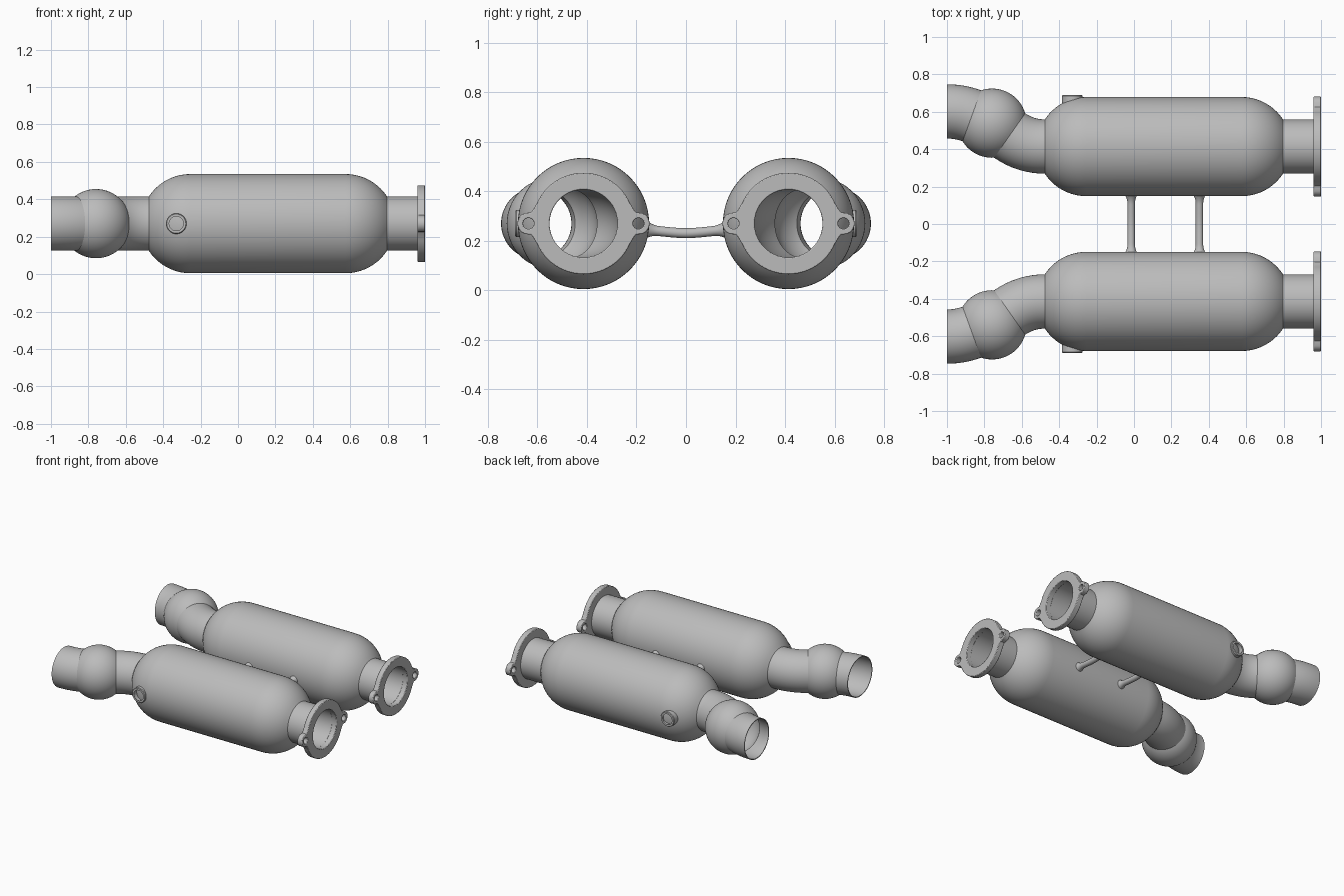
import bpy, bmesh
from math import sin, cos, asin, sqrt, pi, radians
from mathutils import Vector

if "Cube" in bpy.data.objects:
    bpy.data.objects.remove(bpy.data.objects["Cube"])

SIDE, MID = 0.414, 0.27          # axis of one converter: y offset and height
PIPE, CAN, BALL = 0.145, 0.265, 0.185
X, Y, Z = Vector((1, 0, 0)), Vector((0, 1, 0)), Vector((0, 0, 1))

steel = bpy.data.materials.new("grey_steel")
steel.use_nodes = True
steel.diffuse_color = (0.5, 0.5, 0.5, 1)
steel.node_tree.nodes["Principled BSDF"].inputs["Base Color"].default_value = (0.5, 0.5, 0.5, 1)


def finish(name, bm, mirror=True, bevel=0):
    bmesh.ops.recalc_face_normals(bm, faces=bm.faces)
    mesh = bpy.data.meshes.new(name)
    bm.to_mesh(mesh)
    bm.free()
    obj = bpy.data.objects.new(name, mesh)
    bpy.context.collection.objects.link(obj)
    mesh.materials.append(steel)
    bpy.ops.object.select_all(action='DESELECT')
    obj.select_set(True)
    bpy.context.view_layer.objects.active = obj
    bpy.ops.object.shade_smooth_by_angle(angle=radians(32))
    if bevel:
        mod = obj.modifiers.new("rounded_rim", 'BEVEL')
        mod.width, mod.segments = bevel, 2
        mod.limit_method, mod.angle_limit = 'ANGLE', radians(50)
        mod.use_clamp_overlap = False
    if mirror:
        mod = obj.modifiers.new("other_side", 'MIRROR')
        mod.use_axis = (False, True, False)
    return obj


def tube(name, stations, up, wall=0, seg=64, mirror=True):
    """Skin rings (centre, direction, radius); a wall adds the inner surface."""
    if wall:
        stations = stations + [(c, d, r - wall) for c, d, r in reversed(stations)]
    bm = bmesh.new()
    rings = []
    for c, d, r in stations:
        side = d.cross(up).normalized()
        rings.append([bm.verts.new(c + r * (cos(2 * pi * i / seg) * side + sin(2 * pi * i / seg) * up))
                      for i in range(seg)])
    pairs = list(zip(rings, rings[1:]))
    if wall:
        pairs.append((rings[-1], rings[0]))
    for a, b in pairs:
        for i in range(seg):
            j = (i + 1) % seg
            bm.faces.new((a[i], a[j], b[j], b[i]))
    return finish(name, bm, mirror)


def heading(a):
    return Vector((-cos(a), sin(a), 0))


def bend(start, a0, a1, run, steps=8):
    """Pipe stations along an arc turning from a0 to a1 over a given x distance."""
    radius = run / abs(sin(a1) - sin(a0))
    sign = 1 if a1 > a0 else -1
    out = []
    for i in range(steps + 1):
        a = a0 + (a1 - a0) * i / steps
        offset = Vector((-(sin(a) - sin(a0)), cos(a0) - cos(a), 0)) * radius * sign
        out.append((start + offset, heading(a), PIPE))
    return out


# Inlet pipe and domed canister
axis = Vector((0, SIDE, MID))
shell = [(axis + 0.98 * X, -X, PIPE)]
low = asin(PIPE / CAN)
angles = [low + (pi / 2 - low) * i / 10 for i in range(11)]
shell += [(axis + X * (0.575 + CAN * cos(a)), -X, CAN * sin(a)) for a in angles]
shell += [(axis + X * (-0.255 - CAN * cos(a)), -X, CAN * sin(a)) for a in reversed(angles)]

# Outlet elbow, ball joint and end pipe
turn, ease = radians(35), radians(20)
shell += bend(shell[-1][0], 0, turn, 0.188)[1:]
reach = sqrt(BALL ** 2 - PIPE ** 2)
ball_centre = shell[-1][0] + heading(turn) * reach
edge = asin(PIPE / BALL)
for i in range(1, 17):
    t = i / 16
    polar = edge + (pi - 2 * edge) * t
    d = heading(turn + (ease - turn) * t)
    shell.append((ball_centre - d * BALL * cos(polar), d, BALL * sin(polar)))
shell += bend(shell[-1][0], ease, 0, shell[-1][0].x + 1)[1:]
tube("converter_shells", shell, Z, wall=0.006)

# Sensor bungs on the outer sides
bung = Vector((-0.33, 0, MID))
tube("sensor_bungs", [(bung + Y * y, Y, r) for y, r in
                      ((0.6, 0.055), (0.685, 0.055), (0.69, 0.051))], Z, wall=0.013, seg=40)


# Two-bolt flanges
def flange_radius(a):
    a = min(a % pi, pi - a % pi)         # angle from the nearest ear
    ear, reach_out, disc = 0.045, 0.222, 0.205
    limit = asin(ear / reach_out)
    if a < limit:
        return reach_out * cos(a) + sqrt(ear ** 2 - (reach_out * sin(a)) ** 2)
    t = min(1, (a - limit) / 0.25)
    return disc + 0.012 * (1 - t) ** 2


def loop(bm, count, radius, offset=0):
    vs = []
    for i in range(count):
        a = 2 * pi * i / count
        r = radius(a)
        vs.append(bm.verts.new((0.96, SIDE + offset + r * cos(a), MID + r * sin(a))))
    return [bm.edges.new((vs[i - 1], vs[i])) for i in range(count)]


bm = bmesh.new()
edges = loop(bm, 180, flange_radius) + loop(bm, 64, lambda a: 0.137)
for off in (-0.222, 0.222):
    edges += loop(bm, 24, lambda a: 0.022, off)
bmesh.ops.triangle_fill(bm, use_beauty=True, edges=edges)
out = bmesh.ops.extrude_face_region(bm, geom=bm.faces[:])
bmesh.ops.translate(bm, vec=X * 0.04, verts=[v for v in out["geom"] if isinstance(v, bmesh.types.BMVert)])
finish("inlet_flanges", bm, bevel=0.004)

# Sagging tie rods with flared welds
for name, x in (("rear_tie_rod", -0.015), ("front_tie_rod", 0.35)):
    rod = []
    for i in range(-17, 18):
        y = i / 100
        root = sqrt(y * y + 0.0025)
        d = Vector((0, 1, 0.12 * y / root)).normalized()
        flare = max(0, (abs(y) - 0.11) / 0.04) ** 2
        rod.append((Vector((x, y, 0.225 + 0.12 * root)), d, 0.02 + 0.01 * min(flare, 1.5)))
    tube(name, rod, X, seg=24, mirror=False)
